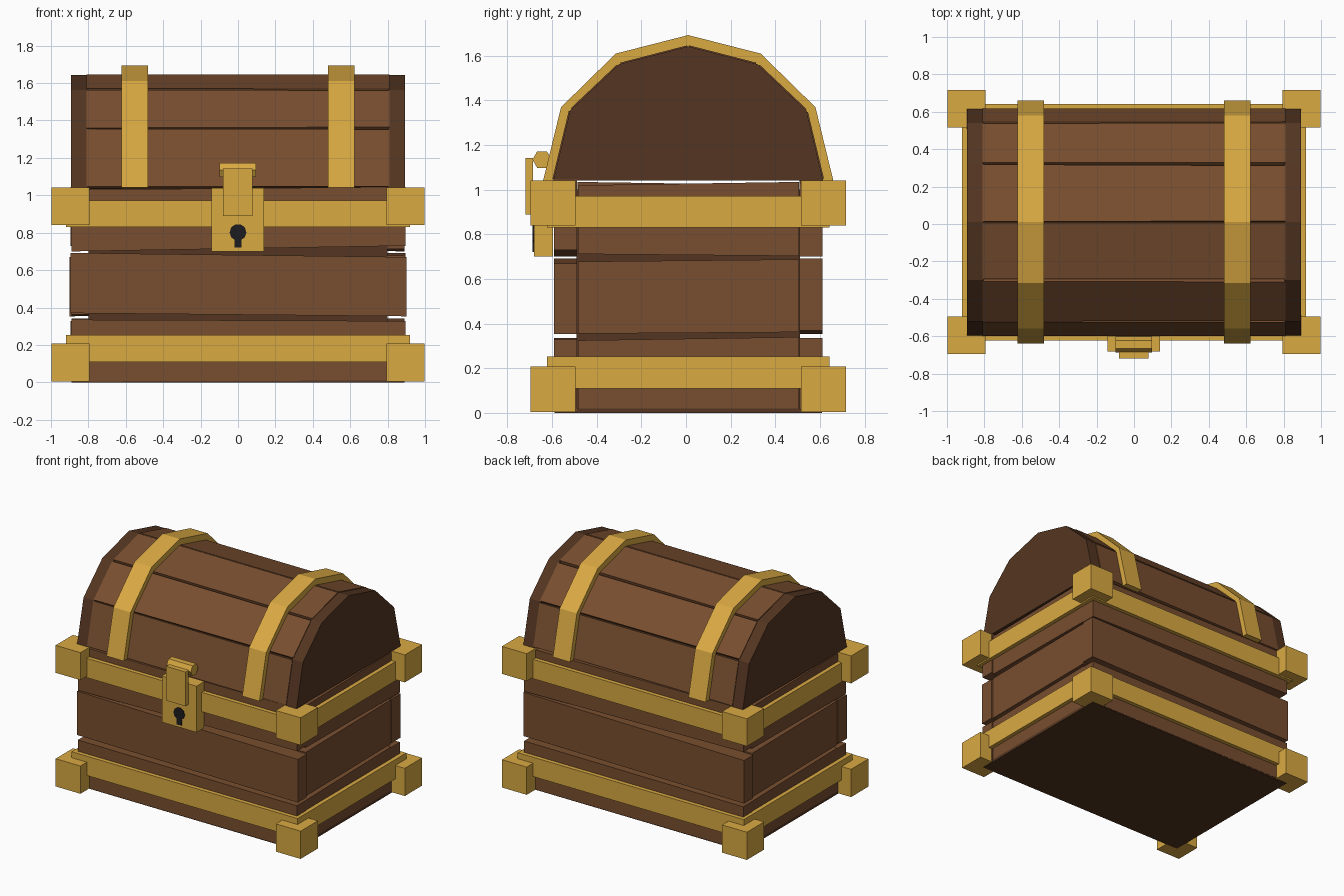
import bpy, bmesh, math, random
from mathutils import Vector

if "Cube" in bpy.data.objects:
    bpy.data.objects.remove(bpy.data.objects["Cube"])

random.seed(4)
CY = 0.01  # depth centre of the chest body


def material(name, rgb):
    m = bpy.data.materials.new(name)
    m.diffuse_color = (*rgb, 1)
    m.use_nodes = True
    m.node_tree.nodes["Principled BSDF"].inputs["Base Color"].default_value = m.diffuse_color
    return m


WOOD = material("wood", (0.19, 0.077, 0.029))
DARK = material("dark_wood", (0.088, 0.036, 0.015))
GOLD = material("gold", (0.70, 0.40, 0.055))
BLACK = material("black", (0.012, 0.012, 0.014))


def make(name, verts, faces, mat):
    me = bpy.data.meshes.new(name)
    me.from_pydata([tuple(v) for v in verts], [], faces)
    bm = bmesh.new()
    bm.from_mesh(me)
    bmesh.ops.recalc_face_normals(bm, faces=bm.faces)
    bm.to_mesh(me)
    bm.free()
    me.materials.append(mat)
    ob = bpy.data.objects.new(name, me)
    bpy.context.collection.objects.link(ob)
    return ob


def loft(name, ring_a, ring_b, mat):
    """Closed solid between two matching outlines."""
    n = len(ring_a)
    faces = [tuple(range(n)), tuple(range(n, 2 * n))]
    faces += [(i, (i + 1) % n, n + (i + 1) % n, n + i) for i in range(n)]
    return make(name, list(ring_a) + list(ring_b), faces, mat)


def box(name, x, y, z, mat):
    ring = lambda h: [(x[0], y[0], h), (x[1], y[0], h), (x[1], y[1], h), (x[0], y[1], h)]
    return loft(name, ring(z[0]), ring(z[1]), mat)


def prism_x(name, outline, x0, x1, mat):
    return loft(name, [(x0, y, z) for y, z in outline], [(x1, y, z) for y, z in outline], mat)


def prism_y(name, outline, y0, y1, mat):
    return loft(name, [(x, y0, z) for x, z in outline], [(x, y1, z) for x, z in outline], mat)


# Inner body and floor
box("inner_body", (-0.80, 0.80), (-0.49, 0.51), (0.01, 1.0), DARK)
box("floor", (-0.89, 0.89), (-0.59, 0.61), (0, 0.02), DARK)

# Uneven wall planks: z at (start bottom, end bottom, end top, start top)
long_rows = [(0.005, 0.01, 0.328, 0.335), (0.37, 0.353, 0.67, 0.692), (0.70, 0.73, 1.045, 1.03)]
side_rows = [(0.005, 0.01, 0.34, 0.325), (0.355, 0.362, 0.688, 0.678), (0.712, 0.703, 1.035, 1.02)]
for i, (a, b, c, d) in enumerate(long_rows):
    e0, e1 = -0.895 + 0.006 * (i % 2 - 1) * -1, 0.895 + 0.006 * (i % 2)
    out = [(e0, a), (e1, b), (e1, c), (e0, d)]
    prism_y("front_plank", out, -0.592, -0.488, WOOD)
    prism_y("back_plank", [(-x, z) for x, z in out], 0.508, 0.612, WOOD)
for a, b, c, d in side_rows:
    out = [(-0.484, a), (0.506, b), (0.506, c), (-0.484, d)]
    prism_x("right_plank", out, 0.79, 0.89, WOOD)
    prism_x("left_plank", [(2 * CY - y, z) for y, z in out], -0.89, -0.79, WOOD)

# Metal bands and corner blocks
for z0, z1, c0, c1 in ((0.11, 0.252, 0.004, 0.208), (0.83, 0.972, 0.84, 1.042)):
    for s in (-1, 1):
        box("long_band", (-0.92, 0.92), sorted((CY + s * 0.56, CY + s * 0.632)), (z0, z1), GOLD)
        box("side_band", sorted((s * 0.85, s * 0.92)), (CY - 0.63, CY + 0.63), (z0, z1), GOLD)
        for t in (-1, 1):
            box("corner_block", sorted((s * 0.795, s * 0.997)),
                sorted((CY + t * 0.505, CY + t * 0.706)), (c0, c1), GOLD)


# Domed lid
def arch(half):
    return [(CY - y, z) for y, z in half] + [(CY + y, z) for y, z in reversed(half[:-1])]


lid = arch([(0.605, 1.042), (0.53, 1.355), (0.31, 1.563), (0, 1.643)])
strap = arch([(0.65, 1.042), (0.57, 1.37), (0.325, 1.61), (0, 1.693)])
inner = arch([(0.575, 1.045), (0.505, 1.335), (0.29, 1.535), (0, 1.61)])
prism_x("lid_core", inner, -0.80, 0.80, DARK)
for s in (-1, 1):
    prism_x("lid_end", lid, s * 0.805, s * 0.893, DARK)
    x0, x1 = s * 0.482, s * 0.622
    n = len(lid)
    prism_x("lid_strap", strap + lid[::-1], x0, x1, GOLD)

# Lid planks, one per facet with thin uneven gaps
for (y0, z0), (y1, z1) in zip(lid, lid[1:]):
    a, b = Vector((0, y0, z0)), Vector((0, y1, z1))
    d = (b - a).normalized()
    nrm = Vector((0, -d.z, d.y))

    def section(x):
        p = a + d * random.uniform(0.002, 0.01) + nrm * 0.005
        q = b - d * random.uniform(0.002, 0.01) + nrm * 0.005
        return [v + Vector((x, 0, 0)) for v in (p, q, q - nrm * 0.06, p - nrm * 0.06)]

    loft("lid_plank", section(-0.81), section(0.81), WOOD)


# Lock
def circle(cx, cz, r, n, turn=0):
    return [(cx + r * math.cos(turn + math.tau * i / n), cz + r * math.sin(turn + math.tau * i / n))
            for i in range(n)]


box("lock_plate", (-0.143, 0.14), (-0.682, -0.595), (0.70, 1.04), GOLD)
box("lock_latch", (-0.08, 0.077), (-0.72, -0.685), (0.89, 1.142), GOLD)
box("latch_back", (-0.075, 0.072), (-0.69, -0.66), (0.90, 1.03), GOLD)
prism_x("latch_hinge", circle(-0.645, 1.135, 0.043, 6), -0.10, 0.097, GOLD)
prism_y("keyhole_round", circle(0, 0.802, 0.045, 10), -0.687, -0.67, BLACK)
box("keyhole_slot", (-0.02, 0.02), (-0.688, -0.67), (0.72, 0.79), BLACK)
